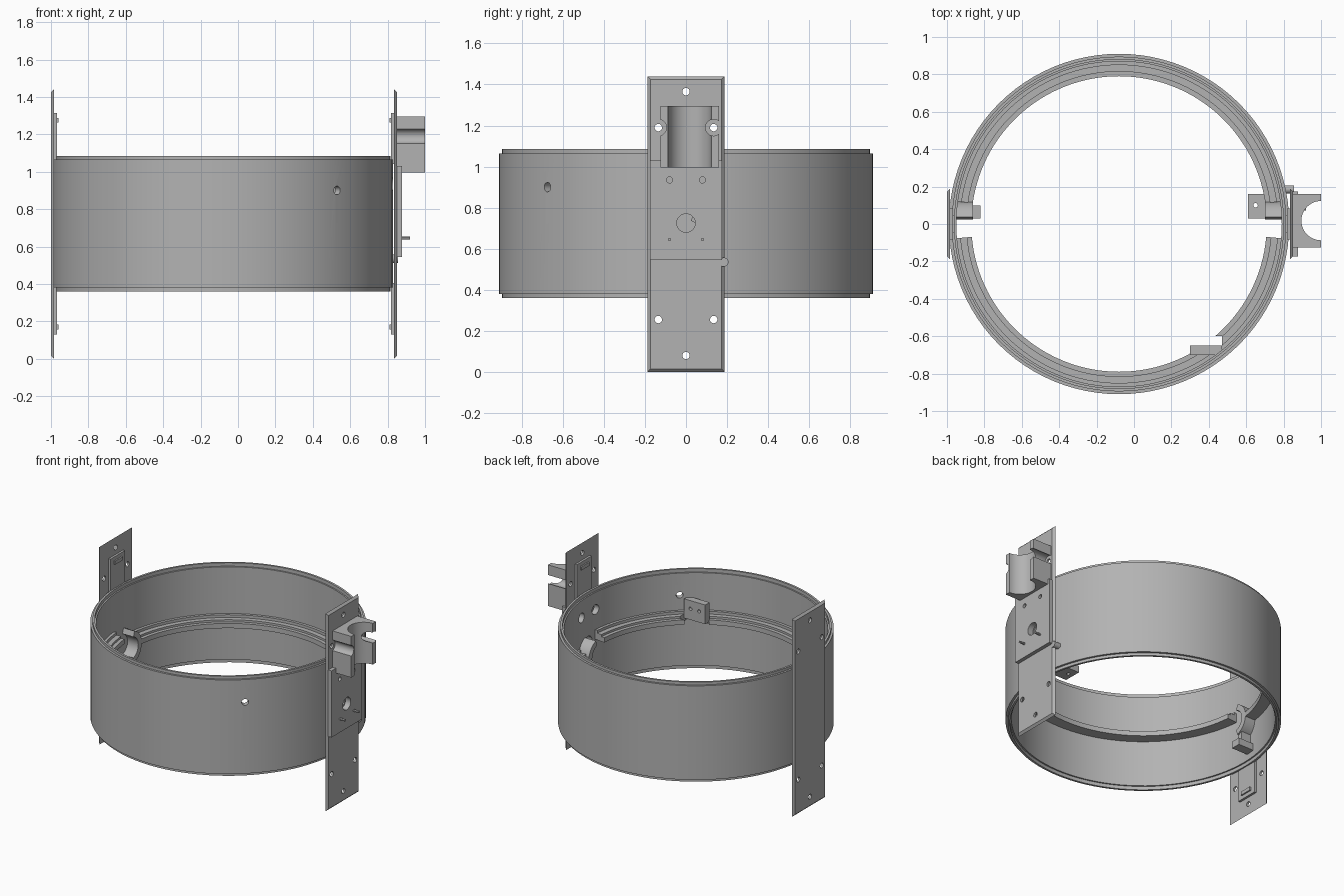
import bpy, bmesh
from math import radians, cos, sin, pi, atan2
from mathutils import Matrix, Vector

default = bpy.data.objects.get("Cube")
if default:
    bpy.data.objects.remove(default, do_unlink=True)

grey = bpy.data.materials.new("plain grey")
grey.use_nodes = True
grey.diffuse_color = (0.45, 0.45, 0.45, 1)
grey.node_tree.nodes["Principled BSDF"].inputs["Base Color"].default_value = (0.45, 0.45, 0.45, 1)

CX = -0.08  # ring axis


def finish(name, bm, smooth=False):
    bmesh.ops.recalc_face_normals(bm, faces=bm.faces)
    mesh = bpy.data.meshes.new(name)
    bm.to_mesh(mesh)
    bm.free()
    mesh.materials.append(grey)
    ob = bpy.data.objects.new(name, mesh)
    bpy.context.collection.objects.link(ob)
    if smooth:
        activate(ob)
        bpy.ops.object.shade_smooth_by_angle(angle=radians(30))
    return ob


def activate(ob):
    bpy.ops.object.select_all(action='DESELECT')
    ob.select_set(True)
    bpy.context.view_layer.objects.active = ob


def box(name, x, y, z):
    bm = bmesh.new()
    bmesh.ops.create_cube(bm, size=1)
    for v in bm.verts:
        for i, (lo, hi) in enumerate((x, y, z)):
            v.co[i] = lo if v.co[i] < 0 else hi
    return finish(name, bm)


def rod(name, a, b, r, sides=32):
    a, b = Vector(a), Vector(b)
    turn = (b - a).to_track_quat('Z', 'Y').to_matrix().to_4x4()
    bm = bmesh.new()
    bmesh.ops.create_cone(bm, cap_ends=True, segments=sides, radius1=r, radius2=r,
                          depth=(b - a).length, matrix=Matrix.Translation((a + b) / 2) @ turn)
    return finish(name, bm, True)


def cut(target, cutters):
    for c in cutters:
        mod = target.modifiers.new("cut", 'BOOLEAN')
        mod.operation, mod.solver, mod.object = 'DIFFERENCE', 'EXACT', c
        activate(target)
        bpy.ops.object.modifier_apply(modifier=mod.name)
        bpy.data.objects.remove(c, do_unlink=True)


def x_hole(x, y, z, r, reach=0.08):
    return rod("cutter", (x - reach, y, z), (x + reach, y, z), r)


def sweep(name, profile, start, end, steps):
    """Closed (radius, z) profile turned about the ring axis between two angles."""
    full = end - start >= 360
    bm = bmesh.new()
    rows = []
    for i in range(steps if full else steps + 1):
        a = radians(start + (end - start) * i / steps)
        rows.append([bm.verts.new((CX + r * cos(a), r * sin(a), z)) for r, z in profile])
    n = len(profile)
    for i in range(steps):
        p, q = rows[i], rows[(i + 1) % len(rows)]
        for j in range(n):
            k = (j + 1) % n
            bm.faces.new((p[j], p[k], q[k], q[j]))
    if not full:
        bm.faces.new(rows[0])
        bm.faces.new(rows[-1])
    return finish(name, bm, True)


# Main hoop with a stepped lip on both rims
half = [(0.91, 1.065), (0.895, 1.065), (0.895, 1.085), (0.88, 1.085), (0.88, 1.06), (0.87, 1.06)]
profile = half + [(r, 1.445 - z) for r, z in reversed(half)]
hoop = sweep("hoop", profile, 0, 360, 96)
wall_angle = atan2(-0.675, 0.61)
out = Vector((cos(wall_angle), sin(wall_angle), 0))
base = Vector((CX, 0, 0.9))
cut(hoop, [rod("cutter", base + out * 0.8, base + out, 0.023)]
    + [x_hole(0.81, y, 0.935, 0.035) for y in (-0.08, 0.08)]
    + [x_hole(0.81, 0, 0.725, 0.045)])

# Stepped inner ledges, one per half
def ledge(z):
    return [(0.875, z), (0.875, z + 0.07), (0.85, z + 0.07), (0.85, z + 0.05),
            (0.815, z + 0.05), (0.815, z + 0.035), (0.79, z + 0.035), (0.79, z)]


sweep("back_ledge", ledge(0.65), 8, 172, 60)
front_ledge = sweep("front_ledge", ledge(0.72), 185, 355, 60)
cut(front_ledge, [box("cutter", (0.30, 0.47), (-0.70, -0.60), (0.6, 0.9))])

# Small bracket standing on the front ledge
bracket = box("ledge_bracket", (0.30, 0.47), (-0.70, -0.65), (0.74, 0.88))
cut(bracket, [rod("cutter", (x, -0.8, 0.82), (x, -0.6, 0.82), 0.012, 16) for x in (0.35, 0.42)])


# Curved hooks and feet at the ends of the back ledge
def hook(name, x0, x1):
    bm = bmesh.new()
    rows = []
    steps = 20
    for i in range(steps + 1):
        a = radians(-72 + 144 * i / steps)
        rows.append([bm.verts.new((x, r * cos(a), 0.66 + r * sin(a)))
                     for x, r in ((x0, 0.08), (x1, 0.08), (x1, 0.12), (x0, 0.12))])
    for p, q in zip(rows, rows[1:]):
        for j in range(4):
            k = (j + 1) % 4
            bm.faces.new((p[j], p[k], q[k], q[j]))
    bm.faces.new(rows[0])
    bm.faces.new(rows[-1])
    return finish(name, bm, True)


hook("right_hook", -0.95, -0.86)
hook("left_hook", 0.70, 0.79)
box("right_foot", (-0.95, -0.82), (0.03, 0.10), (0.43, 0.48))
box("right_foot_stem", (-0.95, -0.87), (0.03, 0.07), (0.47, 0.56))
left_foot = box("left_foot", (0.61, 0.79), (0.03, 0.16), (0.42, 0.47))
box("left_foot_stem", (0.71, 0.79), (0.03, 0.07), (0.46, 0.56))
cut(left_foot, [rod("cutter", (0.65, 0.10, 0.3), (0.65, 0.10, 0.6), 0.012, 16)])


# Tall side plates: chamfered outside, drilled, with an inner pad and catch
def side_plate(side, s, inner, outer):
    plate = box(side + "_plate", sorted((inner, outer)), (-0.188, 0.188), (0, 1.44))
    for v in plate.data.vertices:
        if abs(v.co.x - outer) < 0.001:
            v.co.y -= 0.015 if v.co.y > 0 else -0.015
            v.co.z -= 0.015 if v.co.z > 1 else -0.015
    holes = [(0, 1.365), (0, 0.08)] + [(y, z) for y in (-0.135, 0.135) for z in (0.255, 1.19)]
    cutters = [x_hole(inner, y, z, 0.018, 0.05) for y, z in holes]
    if s > 0:
        cutters.append(x_hole(inner, 0, 0.725, 0.045, 0.05))
    cut(plate, cutters)
    pad_face = inner - s * 0.016
    for label, lo, hi in (("upper", 1.04, 1.315), ("lower", 0.13, 0.405)):
        pad = box(side + "_" + label + "_pad", sorted((inner, pad_face)), (-0.083, 0.083), (lo, hi))
        z = hi - 0.04 if label == "upper" else lo + 0.04
        box(side + "_" + label + "_catch", sorted((inner, pad_face - s * 0.01)),
            (-0.045, 0.045), (z - 0.013, z + 0.013))


side_plate("right", -1, -0.985, -1.0)
side_plate("left", 1, 0.835, 0.85)

# Cover on the left plate with pins and a peg
cover = box("cover", (0.85, 0.877), (-0.175, 0.175), (0.545, 1.03))
cut(cover, [x_hole(0.86, 0, 0.725, 0.045)]
    + [x_hole(0.86, y, 0.935, 0.015) for y in (-0.08, 0.08)])
for label, y in (("front", -0.08), ("back", 0.08)):
    rod(label + "_pin", (0.86, y, 0.645), (0.92, y, 0.645), 0.008, 12)
rod("peg", (0.80, 0.185, 0.535), (0.855, 0.185, 0.535), 0.022)

# Saddle clip with an upright groove and scallops for the screws
clip = box("saddle_clip", (0.85, 1.0), (-0.125, 0.16), (0.995, 1.295))
cut(clip, [rod("cutter", (1.0, 0.018, 0.9), (1.0, 0.018, 1.4), 0.105, 48)]
    + [x_hole(0.93, y, 1.19, 0.04, 0.2) for y in (-0.135, 0.135)])
for ob in (hoop, front_ledge, clip):
    activate(ob)
    bpy.ops.object.shade_smooth_by_angle(angle=radians(30))
